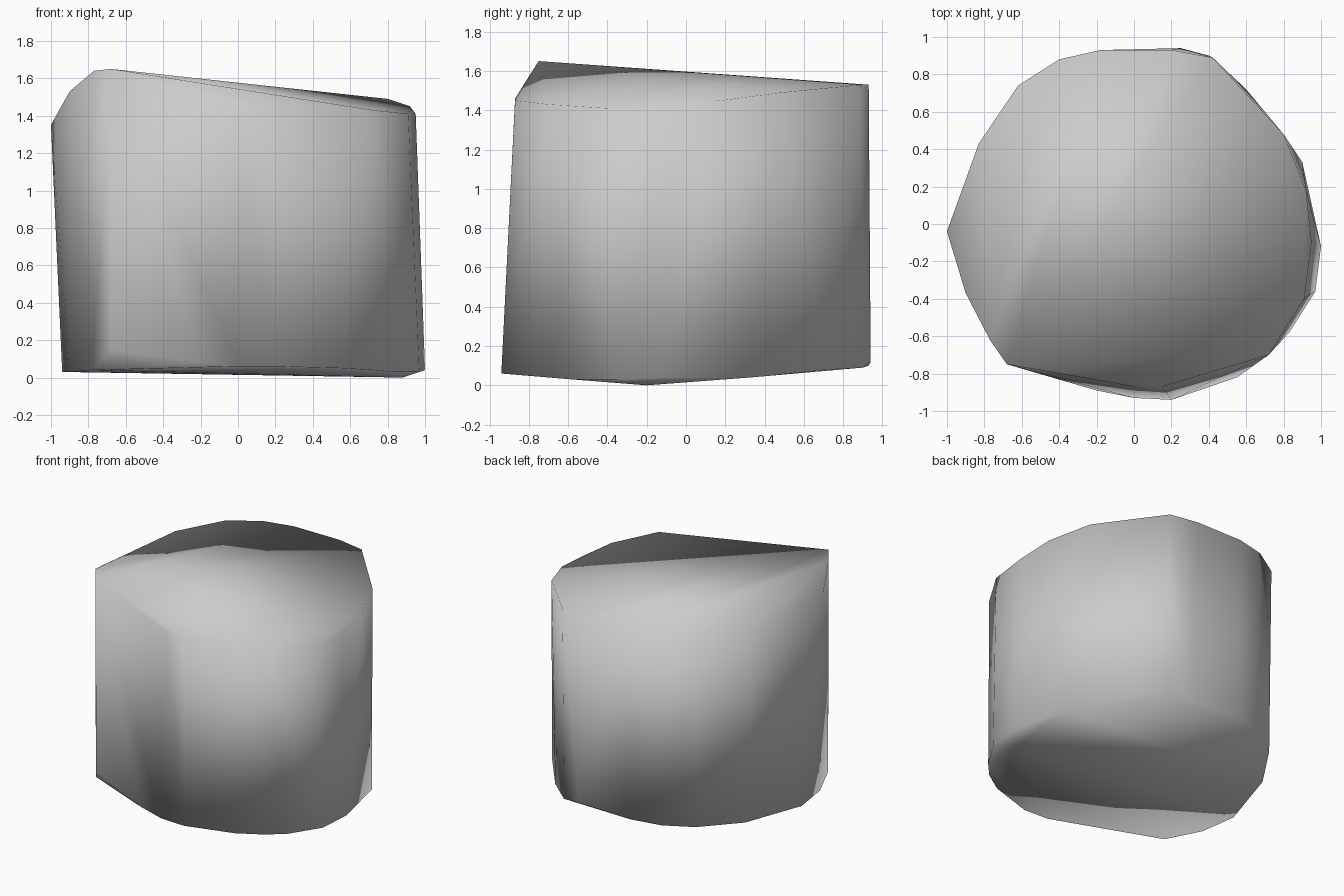
import bpy, bmesh

# Irregular, slightly tilted upper rim
top_rim = [(-.68, -.75, 1.65), (-.77, -.62, 1.64), (-.9, -.37, 1.53), (-1, -.04, 1.35),
           (-.83, .43, 1.51), (-.62, .74, 1.53), (-.4, .88, 1.53), (-.18, .93, 1.53),
           (.2, .93, 1.53), (.42, .89, 1.53), (.8, .48, 1.49), (.92, .18, 1.45),
           (.95, -.1, 1.41), (.91, -.4, 1.41), (.72, -.7, 1.43), (.15, -.87, 1.45),
           (0, -.87, 1.46)]

# Uneven lower rim
base_rim = [(-.68, -.74, .15), (-.78, -.6, .04), (-.9, -.33, .03), (-.94, -.05, .03),
            (-.8, .43, .05), (-.6, .74, .08), (-.4, .87, .09), (-.18, .93, .1),
            (.25, .94, .12), (.4, .9, .09), (.6, .72, .08), (.9, .33, .04),
            (1, -.12, .04), (.97, -.36, .03), (.88, -.2, 0), (.83, -.58, .03),
            (.72, -.7, .04), (.55, -.82, .05), (.2, -.94, .06), (0, -.93, .06),
            (-.2, -.89, .08)]

# Wrap both rims in one closed skin
bm = bmesh.new()
for p in top_rim + base_rim:
    bm.verts.new(p)
res = bmesh.ops.convex_hull(bm, input=bm.verts[:])
loose = [v for v in bm.verts if not v.link_faces]
bmesh.ops.delete(bm, geom=loose, context='VERTS')
bmesh.ops.recalc_face_normals(bm, faces=bm.faces[:])
for f in bm.faces:
    f.smooth = True

mesh = bpy.data.meshes.new("stone_block")
bm.to_mesh(mesh)
bm.free()
block = bpy.data.objects.new("stone_block", mesh)
bpy.context.collection.objects.link(block)
